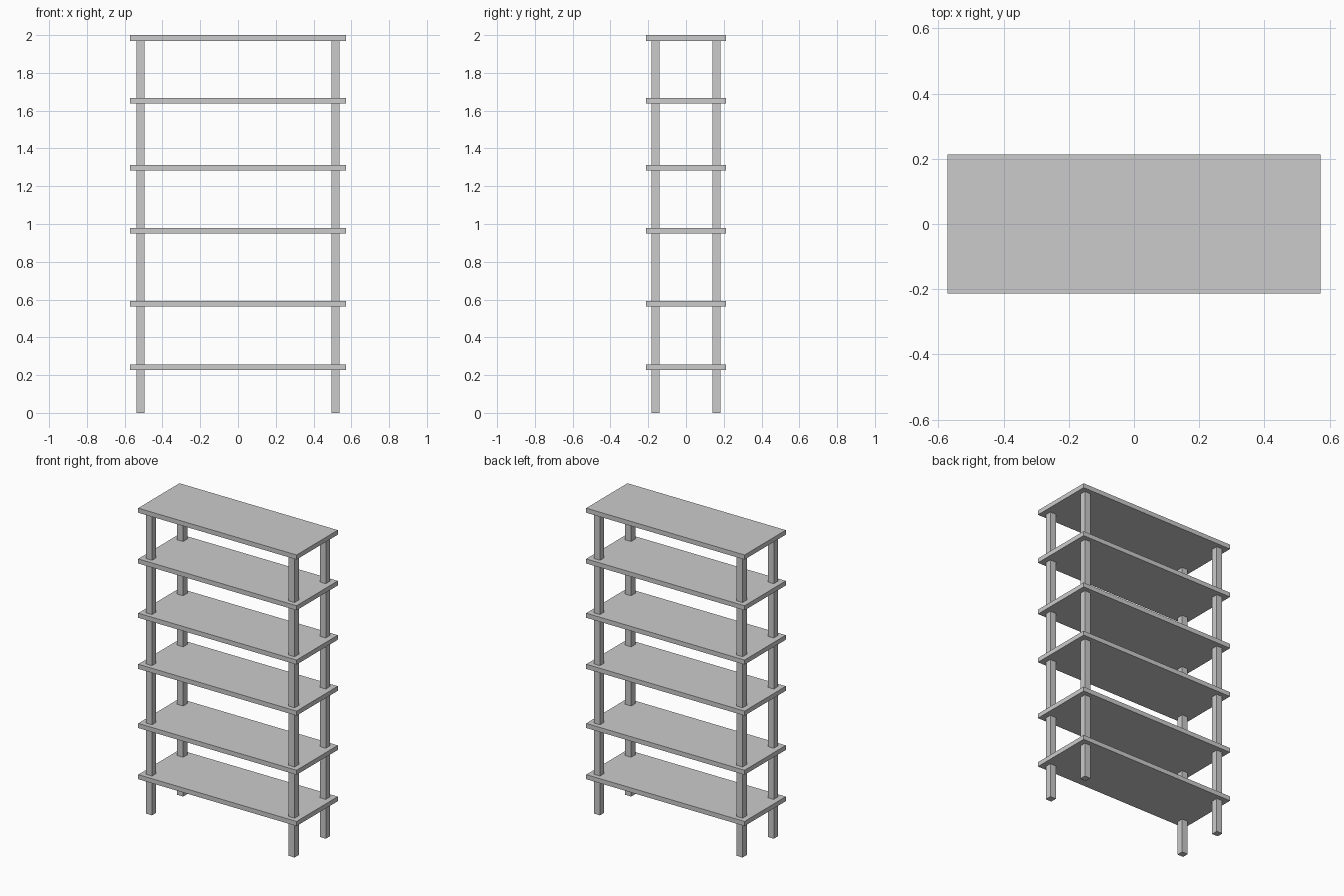
import bpy

if "Cube" in bpy.data.objects:
    bpy.data.objects.remove(bpy.data.objects["Cube"])

SHELF_W, SHELF_D, SHELF_T = 1.146, 0.426, 0.03
LEG_T, LEG_X, LEG_Y = 0.043, 0.516, 0.161
SHELF_TOPS = [0.257, 0.592, 0.979, 1.313, 1.668, 2.0]


def box(name, size, center):
    bpy.ops.mesh.primitive_cube_add(size=1, location=center)
    obj = bpy.context.object
    obj.name = name
    obj.scale = size
    bpy.ops.object.transform_apply(location=False, rotation=False, scale=True)
    return obj


# Shelf boards
for i, top in enumerate(SHELF_TOPS, 1):
    box(f"shelf_{i}", (SHELF_W, SHELF_D, SHELF_T), (0, 0, top - SHELF_T / 2))

# Corner posts, from the floor to the underside of the top board
leg_h = SHELF_TOPS[-1] - SHELF_T
for side, x in (("left", -LEG_X), ("right", LEG_X)):
    for end, y in (("front", -LEG_Y), ("back", LEG_Y)):
        box(f"{end}_{side}_leg", (LEG_T, LEG_T, leg_h), (x, y, leg_h / 2))
